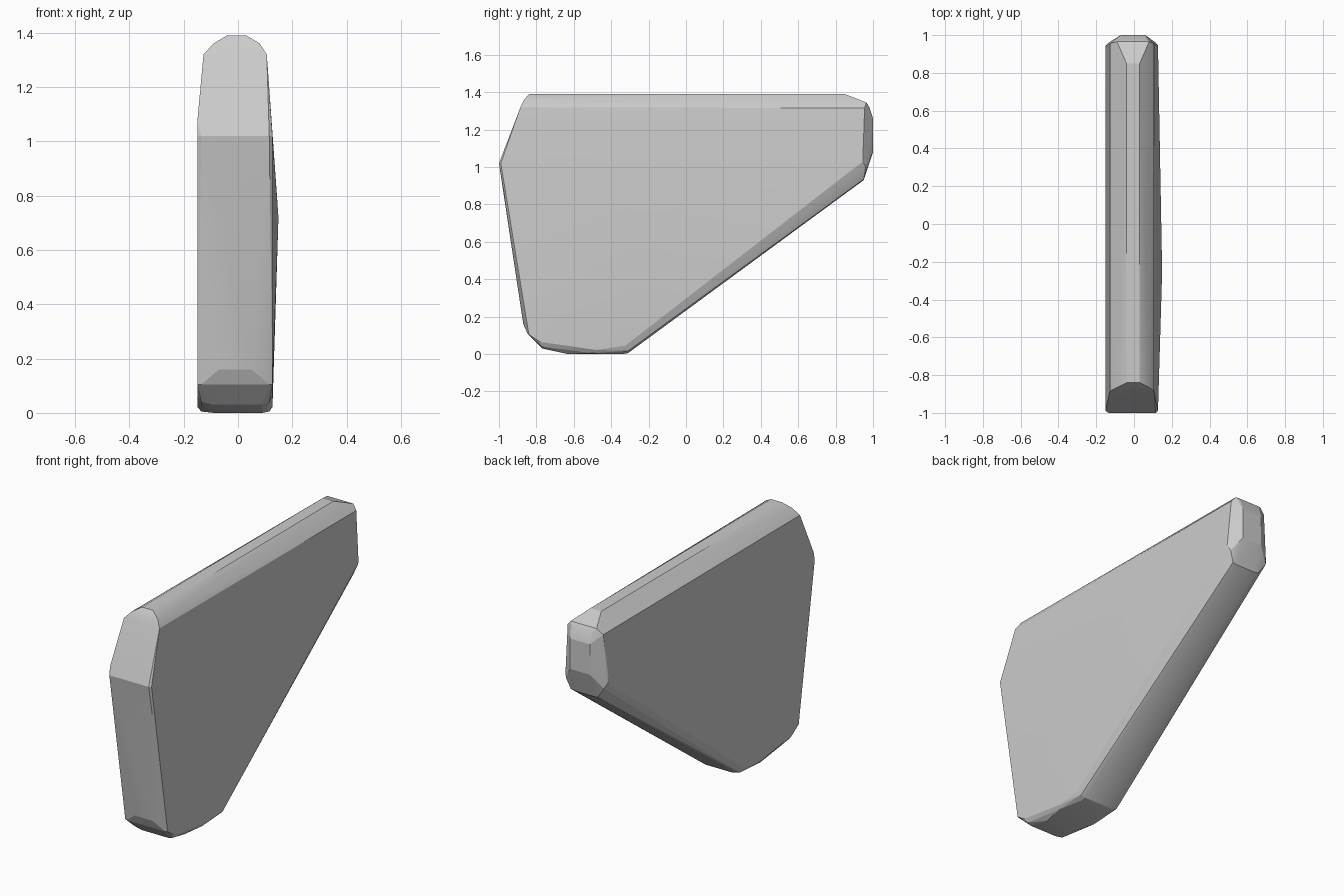
import bpy, bmesh, math

if "Cube" in bpy.data.objects:
    bpy.data.objects.remove(bpy.data.objects["Cube"])

# Side outlines as (y, z), each used at the listed x positions
sections = [
    # crown ridge and its rounded shoulders
    ((-0.04, 0.03), [(-0.84, 1.39), (0.85, 1.39)]),
    ((-0.09, 0.08), [(-0.865, 1.36), (0.965, 1.345)]),
    ((-0.127, 0.106), [(-0.885, 1.32), (0.955, 1.315)]),
    # nose end plate
    ((-0.07, 0.06), [(0.98, 1.32), (1.0, 1.26), (1.0, 1.08), (0.95, 0.93)]),
    # middle of the sloping edge, foot and front edge
    ((-0.09, 0.09), [(0.95, 0.935), (-0.31, 0.005), (-0.34, 0.0), (-0.63, 0.0),
                     (-0.77, 0.03)]),
    ((-0.07, 0.05), [(-0.87, 0.16)]),
    # softened rim
    ((-0.135, 0.115), [(0.96, 1.0), (-0.31, 0.017), (-0.5, 0.005), (-0.77, 0.04),
                       (-0.845, 0.105), (-1.0, 1.02)]),
    # rim of the two large faces
    ((-0.15, 0.127), [(0.945, 1.03), (-0.325, 0.045), (-0.48, 0.022), (-0.78, 0.065),
                      (-0.84, 0.105), (-0.99, 1.02)]),
    # shallow peak of the right face
    ((0.149,), [(-0.25, 0.72)]),
    # flat left face, upper limit
    ((-0.15,), [(-0.98, 1.07), (0.94, 1.07)]),
]

# Faceted wedge slab: hull of the sections
bm = bmesh.new()
for xs, outline in sections:
    for x in xs:
        for y, z in outline:
            bm.verts.new((x, y, z))
hull = bmesh.ops.convex_hull(bm, input=bm.verts)
inside = {g for g in hull["geom_interior"] + hull["geom_unused"]
          if isinstance(g, bmesh.types.BMVert)}
bmesh.ops.delete(bm, geom=list(inside), context='VERTS')
bmesh.ops.dissolve_limit(bm, angle_limit=math.radians(0.5), verts=bm.verts, edges=bm.edges)
bmesh.ops.recalc_face_normals(bm, faces=bm.faces)

mesh = bpy.data.meshes.new("wedge_slab")
bm.to_mesh(mesh)
bm.free()
slab = bpy.data.objects.new("wedge_slab", mesh)
bpy.context.collection.objects.link(slab)

# Soft facets with crisp main edges
bpy.context.view_layer.objects.active = slab
slab.select_set(True)
bpy.ops.object.shade_smooth_by_angle(angle=math.radians(15))
